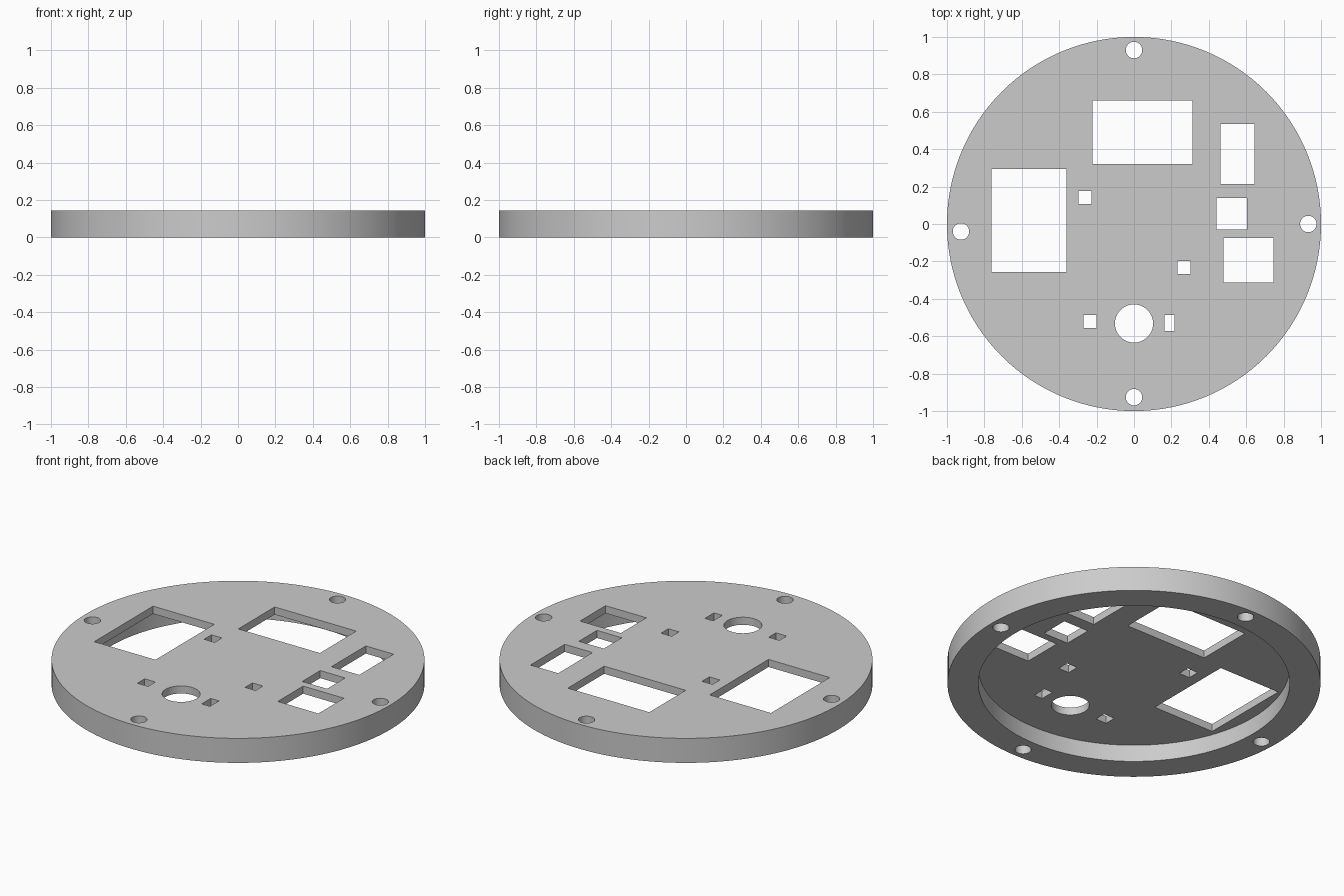
import bpy, bmesh, math
from mathutils import Matrix

if "Cube" in bpy.data.objects:
    bpy.data.objects.remove(bpy.data.objects["Cube"])

HEIGHT, DEPTH = 0.145, 0.10      # full height, depth of the underside recess

gray = bpy.data.materials.new("plain gray")
gray.diffuse_color = (0.6, 0.6, 0.6, 1)
gray.use_nodes = True
gray.node_tree.nodes["Principled BSDF"].inputs["Base Color"].default_value = gray.diffuse_color


def cylinder(bm, x, y, r, z0, z1, sides):
    bmesh.ops.create_cone(bm, cap_ends=True, segments=sides, radius1=r, radius2=r, depth=z1 - z0,
                          matrix=Matrix.Translation((x, y, (z0 + z1) / 2)))


def box(bm, x0, x1, y0, y1, z0, z1):
    m = Matrix.Translation(((x0 + x1) / 2, (y0 + y1) / 2, (z0 + z1) / 2))
    bmesh.ops.create_cube(bm, size=1, matrix=m @ Matrix.Diagonal((x1 - x0, y1 - y0, z1 - z0, 1)))


def make(name, bm):
    me = bpy.data.meshes.new(name)
    bm.to_mesh(me)
    bm.free()
    me.materials.append(gray)
    ob = bpy.data.objects.new(name, me)
    bpy.context.collection.objects.link(ob)
    return ob


# Round panel
bm = bmesh.new()
cylinder(bm, 0, 0, 1, 0, HEIGHT, 128)
panel = make("round_panel", bm)

# Underside recess that leaves a thick rim
bm = bmesh.new()
cylinder(bm, 0, 0, 0.835, -0.1, DEPTH, 128)
recess = make("recess_cutter", bm)

# Openings: x0, x1, y0, y1
windows = [
    (-0.222, 0.312, 0.32, 0.66),
    (0.462, 0.644, 0.214, 0.535),
    (-0.762, -0.361, -0.256, 0.294),
    (0.441, 0.604, -0.03, 0.139),
    (0.479, 0.746, -0.313, -0.075),
    (-0.297, -0.228, 0.107, 0.176),
    (0.233, 0.302, -0.267, -0.198),
    (-0.27, -0.2, -0.555, -0.487),
    (0.163, 0.217, -0.572, -0.487),
]
# Round holes: x, y, radius (dial hole, then rim screw holes)
holes = [(0, -0.532, 0.102), (0, 0.93, 0.044), (0.932, 0, 0.044),
         (0, -0.926, 0.044), (-0.925, -0.04, 0.044)]
bm = bmesh.new()
for w in windows:
    box(bm, *w, -0.1, 0.3)
for x, y, r in holes:
    cylinder(bm, x, y, r, -0.1, 0.3, 48)
openings = make("openings_cutter", bm)

# Cut and clean up
bpy.context.view_layer.objects.active = panel
for cutter in (recess, openings):
    cutter.hide_render = True
    mod = panel.modifiers.new("cut", 'BOOLEAN')
    mod.operation, mod.solver, mod.object = 'DIFFERENCE', 'EXACT', cutter
    bpy.ops.object.modifier_apply(modifier=mod.name)
    bpy.data.objects.remove(cutter)

bpy.ops.object.select_all(action='DESELECT')
panel.select_set(True)
bpy.ops.object.shade_smooth_by_angle(angle=math.radians(30))
